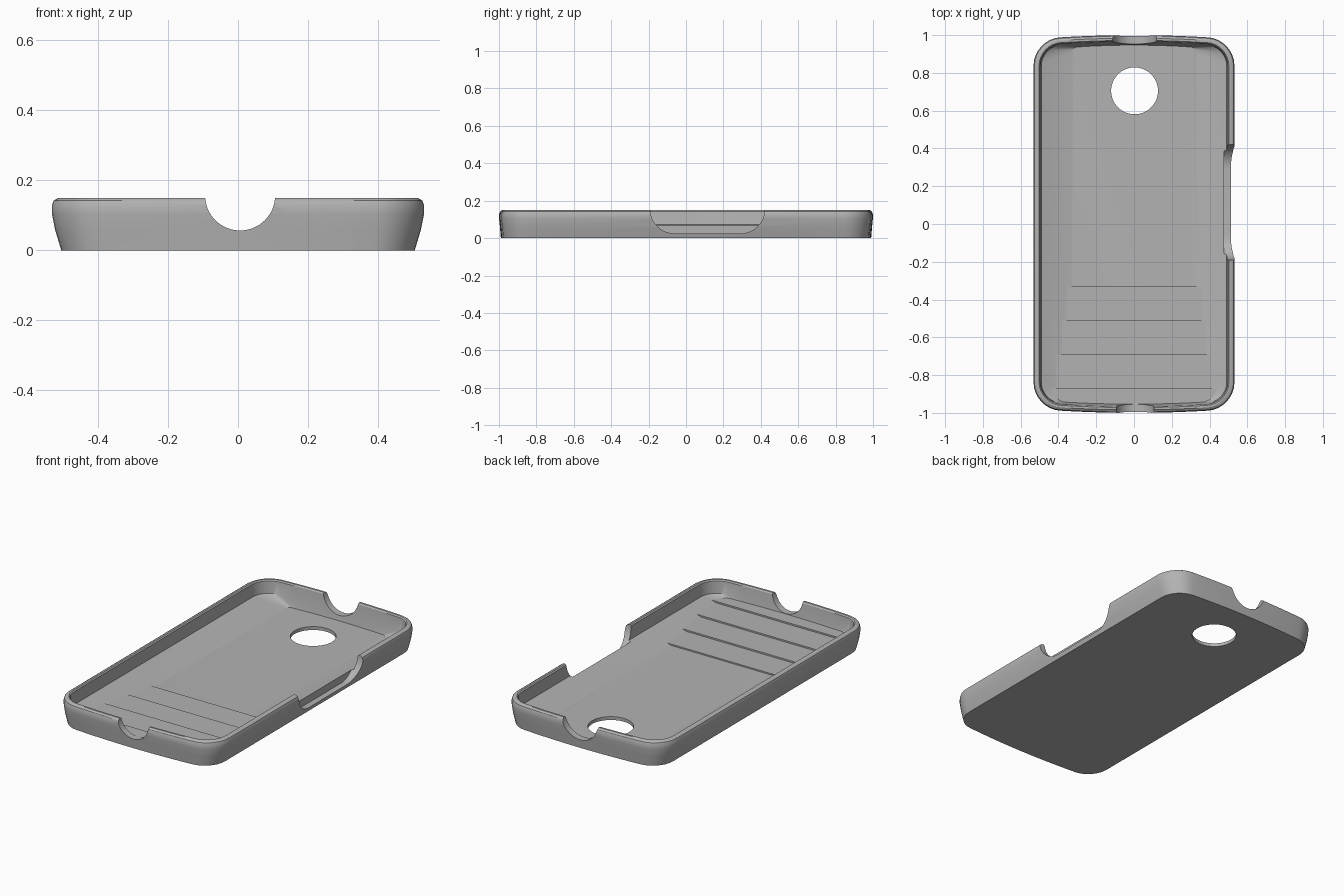
import bpy, bmesh, math

if "Cube" in bpy.data.objects:
    bpy.data.objects.remove(bpy.data.objects["Cube"], do_unlink=True)

grey = bpy.data.materials.new("matte grey")
grey.use_nodes = True
colour = (0.45, 0.45, 0.45, 1)
grey.diffuse_color = colour
grey.node_tree.nodes["Principled BSDF"].inputs["Base Color"].default_value = colour


def finish(name, bm):
    bmesh.ops.recalc_face_normals(bm, faces=bm.faces)
    mesh = bpy.data.meshes.new(name)
    bm.to_mesh(mesh)
    bm.free()
    mesh.materials.append(grey)
    ob = bpy.data.objects.new(name, mesh)
    bpy.context.collection.objects.link(ob)
    return ob


def outline(w, l, r, bow, z, arc=8, cuts=10):
    """Rounded rectangle whose short ends bulge by bow."""
    pts = []
    corners = [(1, 1, 0), (-1, 1, 1), (-1, -1, 2), (1, -1, 3)]
    for sx, sy, quarter in corners:
        for i in range(arc + 1):
            a = (quarter + i / arc) * math.pi / 2
            pts.append((sx * (w - r) + r * math.cos(a), sy * (l - r) + r * math.sin(a)))
        if quarter in (0, 2):
            for i in range(1, cuts):
                pts.append((sx * (w - r) * (1 - 2 * i / cuts), sy * l))
    return [(x, y + math.copysign(bow * (1 - (x / w) ** 2), y), z) for x, y in pts]


def loft(name, rings):
    bm = bmesh.new()
    loops = [[bm.verts.new(p) for p in ring] for ring in rings]
    for a, b in zip(loops, loops[1:]):
        for i in range(len(a)):
            j = (i + 1) % len(a)
            bm.faces.new((a[i], a[j], b[j], b[i]))
    bm.faces.new(loops[0])
    bm.faces.new(loops[-1])
    return finish(name, bm)


def box(name, x0, x1, y0, y1, z0, z1):
    square = [(x0, y0), (x1, y0), (x1, y1), (x0, y1)]
    return loft(name, [[(x, y, z) for x, y in square] for z in (z0, z1)])


def cylinder(name, centre, radius, axis):
    """Cylinder cutter along y or z."""
    rings = []
    for d in (-0.06, 0.06):
        ring = []
        for i in range(64):
            a = i * math.tau / 64
            u, v = radius * math.cos(a), radius * math.sin(a)
            off = (u, d, v) if axis == "y" else (u, v, d)
            ring.append(tuple(c + o for c, o in zip(centre, off)))
        rings.append(ring)
    return loft(name, rings)


def cut(target, cutter):
    cutter.hide_render = True
    mod = target.modifiers.new("cut", "BOOLEAN")
    mod.operation = "DIFFERENCE"
    mod.solver = "EXACT"
    mod.object = cutter
    bpy.context.view_layer.objects.active = target
    bpy.ops.object.modifier_apply(modifier=mod.name)
    bpy.data.objects.remove(cutter, do_unlink=True)


# Tray: up the outside, over the rounded rim, down to the sloped floor
shell = loft("case_shell", [outline(*ring) for ring in (
    (0.505, 0.965, 0.12, 0.025, 0),
    (0.523, 0.972, 0.13, 0.023, 0.06),
    (0.532, 0.978, 0.14, 0.022, 0.105),
    (0.532, 0.978, 0.14, 0.022, 0.128),
    (0.527, 0.973, 0.135, 0.022, 0.142),
    (0.514, 0.962, 0.125, 0.022, 0.15),
    (0.503, 0.952, 0.115, 0.02, 0.15),
    (0.497, 0.946, 0.11, 0.02, 0.143),
    (0.49, 0.94, 0.1, 0.017, 0.072),
    (0.33, 0.935, 0.03, 0.012, 0.02),
)])

# Camera hole and the end notches
cut(shell, cylinder("camera_cutter", (0.003, 0.705, 0.01), 0.124, "z"))
cut(shell, cylinder("front_cutter", (0.006, -0.98, 0.157), 0.1, "y"))
cut(shell, cylinder("back_cutter", (0.003, 0.98, 0.167), 0.117, "y"))

# Side button notch with rounded lower ends
profile = [(0.42, 0.2), (0.42, 0.15)]
for i in range(13):
    a = i * math.pi / 24
    profile.append((0.29 + 0.13 * math.cos(a), 0.15 - 0.125 * math.sin(a)))
profile += [(0.23 - y, z) for y, z in reversed(profile)]
cut(shell, loft("side_cutter", [[(x, y, z) for y, z in profile] for x in (0.476, 0.6)]))

# Shallow floor steps, rising toward the front
steps = []
for i in range(4):
    top = 0.028 + 0.009 * i
    half = 0.36 + 0.028 * i
    steps.append(box(f"floor_step_{i + 1}", -half, half, -0.955, -0.33 - 0.18 * i, 0.008, top))

# Smooth the rounded walls and keep the creases
bpy.ops.object.select_all(action="DESELECT")
shell.select_set(True)
bpy.context.view_layer.objects.active = shell
bpy.ops.object.shade_smooth_by_angle(angle=math.radians(32))
